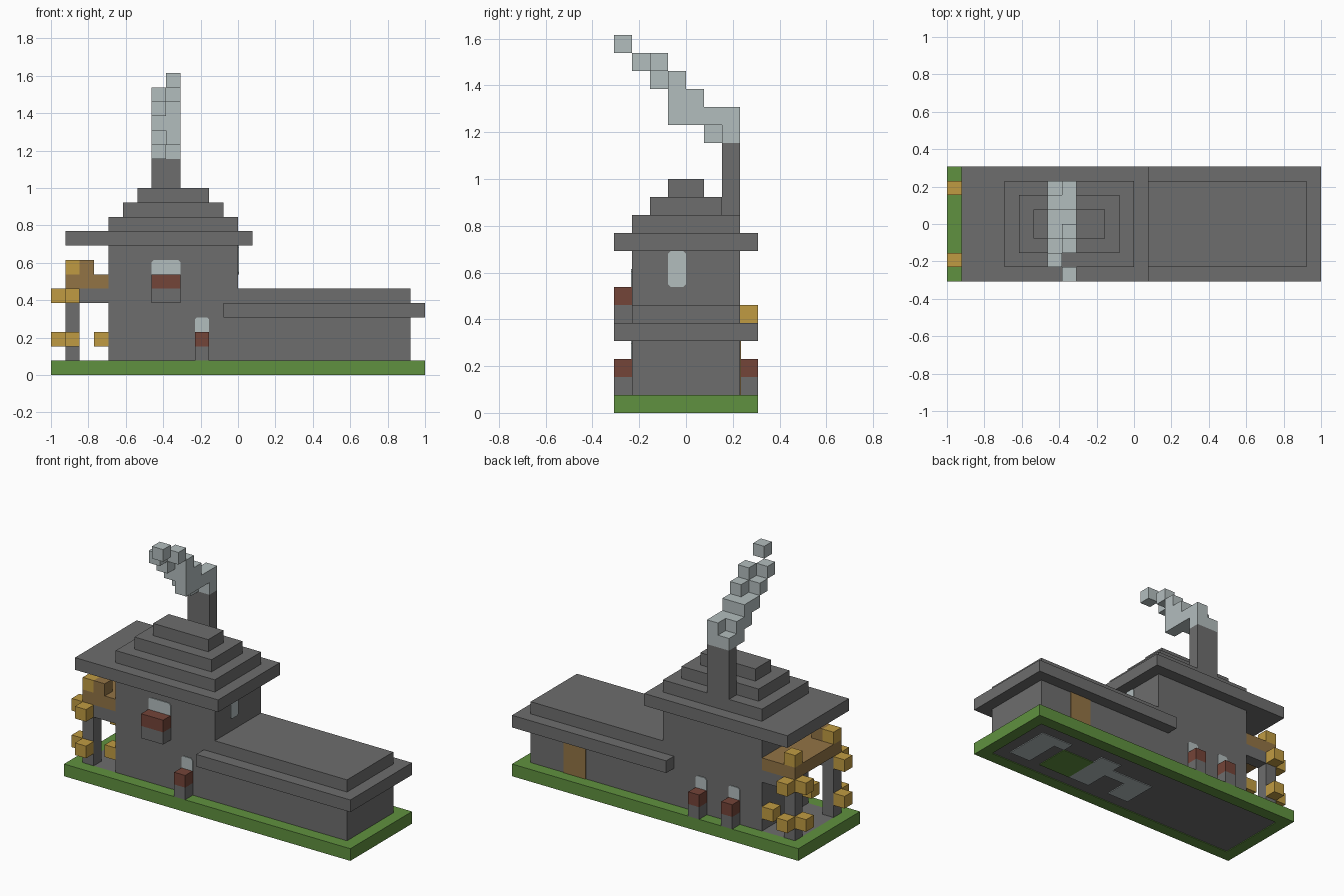
import bpy
import bmesh
from mathutils import Vector

cube = bpy.data.objects.get("Cube")
if cube:
    bpy.data.objects.remove(cube, do_unlink=True)

U = 1 / 13  # one block


def material(name, *rgb):
    m = bpy.data.materials.new(name)
    m.use_nodes = True
    col = (*rgb, 1)
    m.diffuse_color = col
    m.node_tree.nodes["Principled BSDF"].inputs["Base Color"].default_value = col
    return m


STONE = material("stone grey", 0.155, 0.155, 0.155)
GRASS = material("grass green", 0.117, 0.283, 0.05)
GOLD = material("lantern gold", 0.53, 0.33, 0.055)
PALE = material("pale grey", 0.45, 0.51, 0.515)
RED = material("brick red", 0.175, 0.058, 0.04)
WOOD = material("wood brown", 0.29, 0.175, 0.06)


def finish(name, bm, mat):
    mesh = bpy.data.meshes.new(name)
    bm.normal_update()
    bm.to_mesh(mesh)
    bm.free()
    mesh.materials.append(mat)
    obj = bpy.data.objects.new(name, mesh)
    bpy.context.collection.objects.link(obj)


def boxes(name, mat, *spans):
    """Boxes given as (x0, x1, y0, y1, z0, z1) in blocks."""
    bm = bmesh.new()
    for x0, x1, y0, y1, z0, z1 in spans:
        lo, hi = Vector((x0, y0, z0)) * U, Vector((x1, y1, z1)) * U
        verts = bmesh.ops.create_cube(bm, size=1)["verts"]
        for v in verts:
            v.co = (lo + hi) / 2 + v.co * (hi - lo)
    finish(name, bm, mat)


def cubes(name, mat, *cells):
    boxes(name, mat, *[(x, x + 1, y, y + 1, z, z + 1) for x, y, z in cells])


def pane(name, axis, side, wall, a0, a1, z0, z1, low_cut=0):
    """Thin window with clipped corners on a wall facing along axis."""
    c = 0.15
    outline = [(a0 + low_cut, z0), (a1 - low_cut, z0), (a1, z0 + low_cut),
               (a1, z1 - c), (a1 - c, z1), (a0 + c, z1), (a0, z1 - c),
               (a0, z0 + low_cut)]
    outline = list(dict.fromkeys(outline))
    bm = bmesh.new()
    w = wall + side * 0.06

    def point(a, z):
        return Vector((a, w, z) if axis == "y" else (w, a, z)) * U

    face = bm.faces.new([bm.verts.new(point(a, z)) for a, z in outline])
    back = Vector((0, -side, 0) if axis == "y" else (-side, 0, 0)) * 0.06 * U
    made = bmesh.ops.extrude_face_region(bm, geom=[face], use_keep_orig=True)["geom"]
    bmesh.ops.translate(bm, vec=back, verts=[g for g in made if isinstance(g, bmesh.types.BMVert)])
    bmesh.ops.recalc_face_normals(bm, faces=bm.faces)
    finish(name, bm, PALE)


# Ground: green rim around a stone floor, with inlaid patches underneath
boxes("grass_rim", GRASS, (-13, 13, -4, -3, 0, 1), (-13, 13, 3, 4, 0, 1),
      (-13, -12, -3, 3, 0, 1), (12, 13, -3, 3, 0, 1))
T = 0.06
boxes("floor", STONE, (-12, 12, -3, 3, T, 1))
boxes("underside_pale_patches", PALE, (9, 11, -2, 2, 0, T), (8, 9, 1, 2, 0, T),
      (3, 5, -2, 2, 0, T), (-1, 3, 0, 1, 0, T), (-1, 1, -2, 0, 0, T))
boxes("underside_grass_patch", GRASS, (5, 8, -2, 1, 0, T))

# Wing with an overhanging eave
boxes("wing_walls", STONE, (0, 12, -3, 3, 1, 4))
boxes("wing_eave", STONE, (-1, 13, -4, 4, 4, 5))
boxes("wing_roof", STONE, (0, 12, -3, 3, 5, 6))
boxes("back_door", WOOD, (7, 9, 3, 3 + T, 1, 4))

# Tower and stepped roof
boxes("tower_walls", STONE, (-9, 0, -3, 3, 1, 9))
boxes("tower_eave", STONE, (-12, 1, -4, 4, 9, 10))
for i in range(3):
    boxes(f"roof_step_{i + 1}", STONE, (i - 9, -i, i - 3, 3 - i, 10 + i, 11 + i))
boxes("chimney", STONE, (-6, -4, 2, 3, 10, 15))

# Smoke drifting towards the front
boxes("smoke_column", PALE, (-6, -4, 2, 3, 15, 16), (-6, -5, 1, 2, 15, 16),
      (-5, -4, -1, 3, 16, 17), (-6, -5, 0, 2, 16, 17), (-6, -4, -1, 1, 17, 18))
cubes("smoke_puffs", PALE, (-5, -1, 18), (-6, -2, 18), (-5, -2, 19),
      (-6, -3, 19), (-5, -4, 20))

# Windows with red flower boxes on stone supports
for name, side, x0, x1, z in (("front_upper", -1, -6, -4, 5), ("front_lower", -1, -3, -2, 1),
                              ("back_inner", 1, -4, -3, 1), ("back_outer", 1, -7, -6, 1)):
    y0, y1 = sorted((side * 3, side * 4))
    boxes(name + "_support", STONE, (x0, x1, y0, y1, z, z + 1))
    boxes(name + "_flower_box", RED, (x0, x1, y0, y1, z + 1, z + 2))
    pane(name + "_window", "y", side, side * 3, x0, x1, z + 2, z + 3)
pane("side_window", "x", 1, 0, -1, 0, 7, 9, 0.15)

# Porch: balcony on two posts, hung with lanterns
boxes("balcony", WOOD, (-12, -9, -3, 3, 6, 7))
cubes("balcony_block", WOOD, (-11, -3, 7))
for name, y, out in (("front", -3, -4), ("back", 2, 3)):
    boxes(name + "_post", STONE, (-12, -11, y, y + 1, 1, 6))
    boxes(name + "_beam", STONE, (-11, -9, y, y + 1, 5, 6))
    cubes(name + "_lanterns", GOLD, (-13, y, 2), (-12, out, 2), (-10, y, 2),
          (-13, y, 5), (-12, out, 5), (-12, y, 7))
